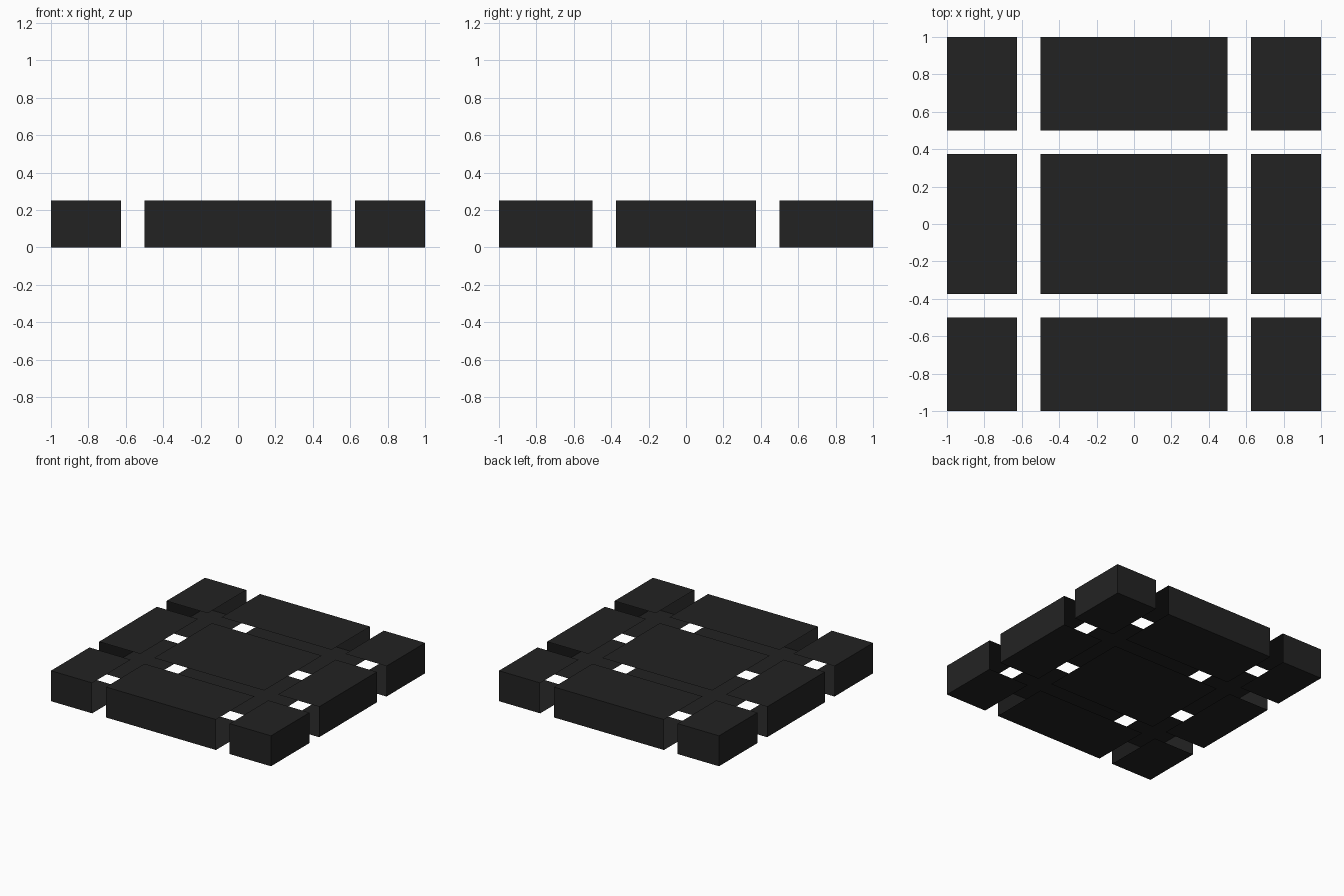
import bpy, bmesh

if "Cube" in bpy.data.objects:
    bpy.data.objects.remove(bpy.data.objects["Cube"])

HEIGHT = 0.25
COLUMNS = {"left": (-1.0, -0.625), "middle": (-0.5, 0.5), "right": (0.625, 1.0)}
ROWS = {"front": (-1.0, -0.5), "middle": (-0.375, 0.375), "back": (0.5, 1.0)}

black = bpy.data.materials.new("charcoal_black")
black.diffuse_color = (0.0165, 0.0165, 0.0165, 1)
black.use_nodes = True
black.node_tree.nodes["Principled BSDF"].inputs["Base Color"].default_value = black.diffuse_color


def is_inner_wall(face):
    """Upright faces that line the slots are open in this hollow slab."""
    c = face.calc_center_median()
    on_rim = max(abs(c.x), abs(c.y)) > 0.999
    return abs(face.normal.z) < 0.5 and not on_rim


def add_tile(name, xs, ys):
    """Box section with top, bottom and outer walls only."""
    bm = bmesh.new()
    bmesh.ops.create_cube(bm, size=1)
    for v in bm.verts:
        v.co.x = xs[v.co.x > 0]
        v.co.y = ys[v.co.y > 0]
        v.co.z = HEIGHT if v.co.z > 0 else 0.0
    bm.normal_update()
    inner = [f for f in bm.faces if is_inner_wall(f)]
    bmesh.ops.delete(bm, geom=inner, context='FACES')
    mesh = bpy.data.meshes.new(name)
    bm.to_mesh(mesh)
    bm.free()
    mesh.materials.append(black)
    bpy.context.collection.objects.link(bpy.data.objects.new(name, mesh))


# Three by three hollow tiles separated by open slots
for row, ys in ROWS.items():
    for column, xs in COLUMNS.items():
        add_tile(f"{row}_{column}_tile", xs, ys)
